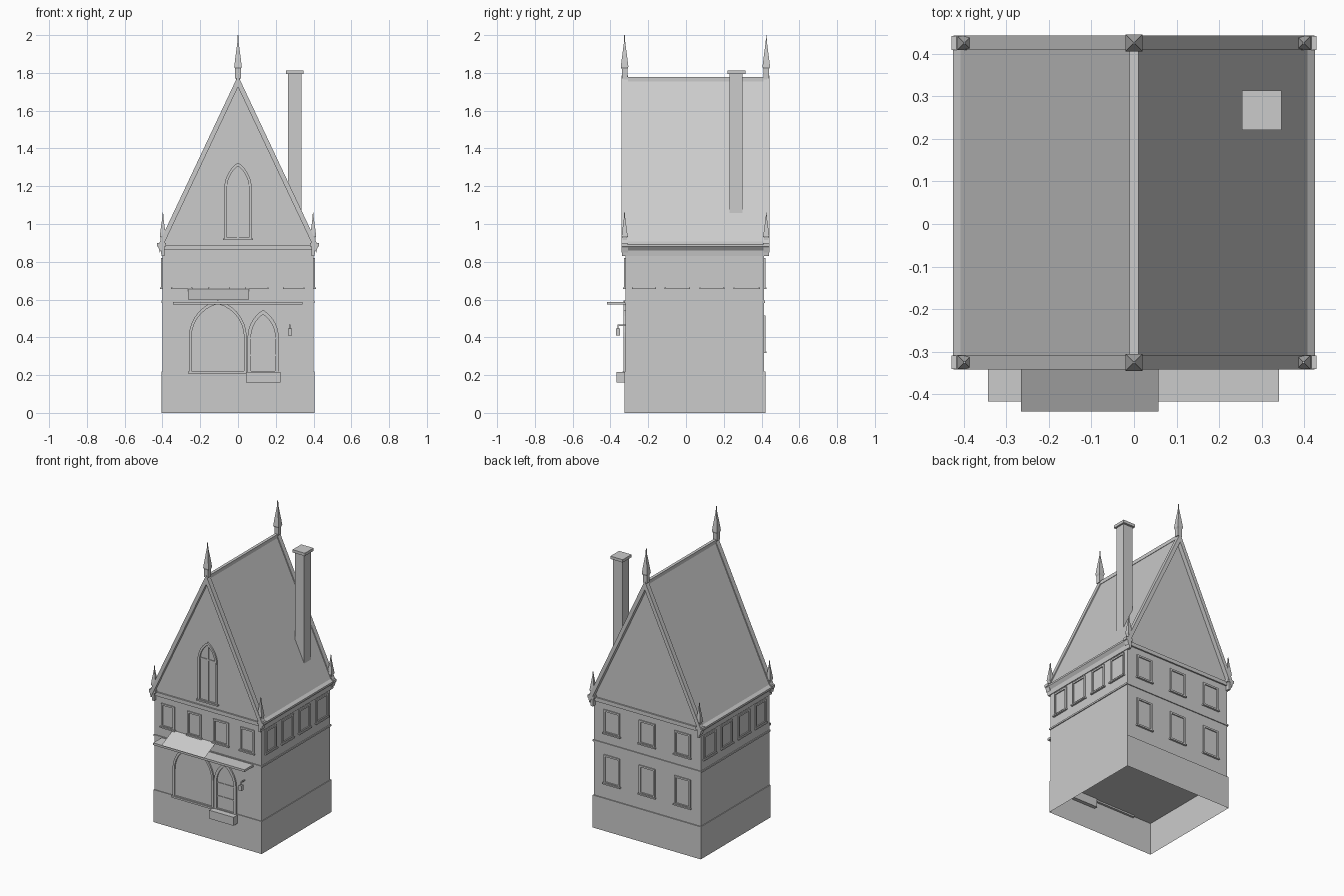
import bpy, bmesh, math

if "Cube" in bpy.data.objects:
    bpy.data.objects.remove(bpy.data.objects["Cube"])

YF, YB, XS = -0.32, 0.413, 0.40     # wall planes: front, back, sides

# maps wall coordinates (along, up, outward) to world
WALLS = {
    "front": lambda u, z, d: (u, YF - d, z),
    "back": lambda u, z, d: (u, YB + d, z),
    "right": lambda u, z, d: (XS + d, u, z),
    "left": lambda u, z, d: (-XS - d, u, z),
}


def make(name, verts, faces):
    bm = bmesh.new()
    vs = [bm.verts.new(v) for v in verts]
    for f in faces:
        bm.faces.new([vs[i] for i in f])
    bmesh.ops.recalc_face_normals(bm, faces=bm.faces[:])
    me = bpy.data.meshes.new(name)
    bm.to_mesh(me)
    bm.free()
    ob = bpy.data.objects.new(name, me)
    bpy.context.collection.objects.link(ob)
    return ob


def box(name, x0, x1, y0, y1, z0, z1, bottom=True):
    v = [(x, y, z) for z in (z0, z1) for x, y in ((x0, y0), (x1, y0), (x1, y1), (x0, y1))]
    f = [(4, 5, 6, 7)] + [(i, (i + 1) % 4, (i + 1) % 4 + 4, i + 4) for i in range(4)]
    return make(name, v, f + ([(3, 2, 1, 0)] if bottom else []))


def prism(name, pts, y0, y1):
    """Extrude an xz profile along y."""
    n = len(pts)
    v = [(x, y, z) for y in (y0, y1) for x, z in pts]
    f = [tuple(range(n)), tuple(range(2 * n - 1, n - 1, -1))]
    return make(name, v, f + [(i, (i + 1) % n, (i + 1) % n + n, i + n) for i in range(n)])


def chevron(name, x, z, apex, t, y0, y1):
    """Inverted V of vertical thickness t."""
    return prism(name, [(-x, z), (0, apex), (x, z), (x - 0.01, z - t * 0.6),
                        (0, apex - t), (0.01 - x, z - t * 0.6)], y0, y1)


def wall_box(name, wall, u0, u1, z0, z1, d):
    m = WALLS[wall]
    a, b = m(u0, z0, -0.01), m(u1, z1, d)
    lo, hi = [min(p) for p in zip(a, b)], [max(p) for p in zip(a, b)]
    return box(name, lo[0], hi[0], lo[1], hi[1], lo[2], hi[2])


def ring(name, wall, outer, inner, d):
    """Raised frame between two matching outlines."""
    m, n = WALLS[wall], len(outer)
    loops = [(outer, -0.003), (outer, d), (inner, d), (inner, -0.003)]
    v = [m(u, z, k) for pts, k in loops for u, z in pts]
    f = [(r * n + i, r * n + (i + 1) % n, (r + 1) % 4 * n + (i + 1) % n, (r + 1) % 4 * n + i)
         for r in range(4) for i in range(n)]
    return make(name, v, f)


def rect(u0, u1, z0, z1):
    return [(u0, z0), (u1, z0), (u1, z1), (u0, z1)]


def arch(c, w, z0, spring, rise, n=7):
    """Pointed arch outline, half-width w."""
    R = (w * w + rise * rise) / (2 * w)
    end = math.asin(min(1, rise / R))
    half = [(w - R + R * math.cos(end * i / n), spring + R * math.sin(end * i / n)) for i in range(n)]
    return ([(c - w, z0), (c + w, z0)] + [(c + x, z) for x, z in half]
            + [(c, spring + rise)] + [(c - x, z) for x, z in reversed(half)])


def window(wall, u0, u1, z0, z1):
    t = 0.012
    ring("window_frame", wall, rect(u0, u1, z0, z1), rect(u0 + t, u1 - t, z0 + t, z1 - t), 0.007)
    wall_box("window_sill", wall, u0 - 0.006, u1 + 0.006, z0 - 0.004, z0 + 0.005, 0.013)


def arch_frame(name, c, w, z0, spring, rise, t, d):
    ring(name, "front", arch(c, w, z0, spring, rise),
         arch(c, w - t, z0 + 0.008, spring, rise - t * 1.3), d)


def finial(name, x, y, z, h, w):
    """Square spire with a flared collar and needle tip."""
    prof = [(w * 0.75, 0), (w * 0.75, 0.22), (w, 0.27), (w * 0.8, 0.42), (0.003, 0.85), (0.002, 1)]
    v = [(x + sx * r, y + sy * r, z + k * h) for r, k in prof
         for sx, sy in ((-1, -1), (1, -1), (1, 1), (-1, 1))]
    f = [(r * 4 + i, r * 4 + (i + 1) % 4, r * 4 + 4 + (i + 1) % 4, r * 4 + 4 + i)
         for r in range(len(prof) - 1) for i in range(4)]
    n = len(v)
    make(name, v, f + [(3, 2, 1, 0), (n - 4, n - 3, n - 2, n - 1)])


# Plinth (open below) and gabled body
box("plinth", -0.405, 0.405, -0.325, 0.42, 0, 0.22, bottom=False)
prism("house_body", [(-XS, 0.219), (XS, 0.219), (XS, 0.905), (0, 1.75), (-XS, 0.905)], YF, YB)

# Roof, verges, ridge and eaves
chevron("roof", 0.417, 0.885, 1.77, 0.03, -0.325, 0.42)
chevron("front_verge", 0.424, 0.885, 1.785, 0.06, -0.342, -0.308)
chevron("back_verge", 0.424, 0.885, 1.785, 0.06, 0.41, 0.442)
box("ridge", -0.01, 0.01, -0.33, 0.43, 1.755, 1.779)
for s in (-1, 1):
    prism("eave", [(s * 0.39, 0.83), (s * 0.405, 0.83), (s * 0.409, 0.86), (s * 0.425, 0.88),
                   (s * 0.425, 0.892), (s * 0.39, 0.92)], -0.34, 0.44)

# Wall bands
for wall in ("front", "back"):
    wall_box("gable_band", wall, -0.41, 0.41, 0.862, 0.888, 0.01)
box("string_course", -0.406, 0.406, -0.326, 0.419, 0.583, 0.594)

# Finials on ridge ends and corners
for y in (-0.325, 0.425):
    finial("ridge_finial", 0, y, 1.77, 0.23, 0.02)
    for s in (-1, 1):
        box("corner_block", s * 0.405 - 0.024, s * 0.405 + 0.024, y - 0.016, y + 0.016, 0.882, 0.9)
        finial("corner_finial", s * 0.398, y, 0.89, 0.17, 0.016)

# Chimney
box("chimney", 0.265, 0.335, 0.23, 0.30, 1.0, 1.795)
box("chimney_cap", 0.254, 0.346, 0.221, 0.314, 1.793, 1.812)

# Rectangular windows
for u0, u1 in ((-0.348, -0.248), (-0.152, -0.048), (0.042, 0.156), (0.243, 0.347)):
    window("front", u0, u1, 0.66, 0.82)
for wall in ("left", "right"):
    for u0, u1 in ((-0.28, -0.165), (-0.107, 0.016), (0.078, 0.197), (0.257, 0.385)):
        window(wall, u0, u1, 0.66, 0.82)
for c in (-0.265, 0.0, 0.265):
    window("back", c - 0.06, c + 0.06, 0.66, 0.82)
    window("back", c - 0.06, c + 0.06, 0.32, 0.515)

# Gable window with tracery
arch_frame("gable_window_frame", 0, 0.072, 0.92, 1.19, 0.135, 0.014, 0.01)
wall_box("gable_window_sill", "front", -0.08, 0.08, 0.914, 0.924, 0.014)
wall_box("gable_mullion", "front", -0.005, 0.005, 0.92, 1.3, 0.005)
wall_box("gable_transom", "front", -0.06, 0.06, 1.2, 1.21, 0.005)

# Large shop arch and entrance door
arch_frame("shop_arch_frame", -0.107, 0.153, 0.215, 0.40, 0.195, 0.014, 0.01)
wall_box("shop_sill", "front", -0.265, 0.05, 0.208, 0.22, 0.015)
arch_frame("door_frame", 0.133, 0.082, 0.215, 0.40, 0.145, 0.018, 0.01)
for z in (0.30, 0.39):
    wall_box("door_rail", "front", 0.068, 0.198, z, z + 0.008, 0.004)
box("door_step", 0.043, 0.225, -0.369, -0.30, 0.16, 0.217)

# Canopy shelf, sloping awning sheet, wall lamp
box("canopy_shelf", -0.343, 0.341, -0.417, -0.315, 0.573, 0.588)
make("awning", [(-0.265, -0.44, 0.60), (0.057, -0.44, 0.60), (0.057, -0.32, 0.657), (-0.265, -0.32, 0.657)],
     [(0, 1, 2, 3)])
box("lamp_bracket", 0.271, 0.278, -0.362, -0.315, 0.461, 0.467)
box("lamp_hanger", 0.272, 0.277, -0.362, -0.357, 0.44, 0.465)
box("lamp", 0.264, 0.285, -0.370, -0.349, 0.411, 0.446)
